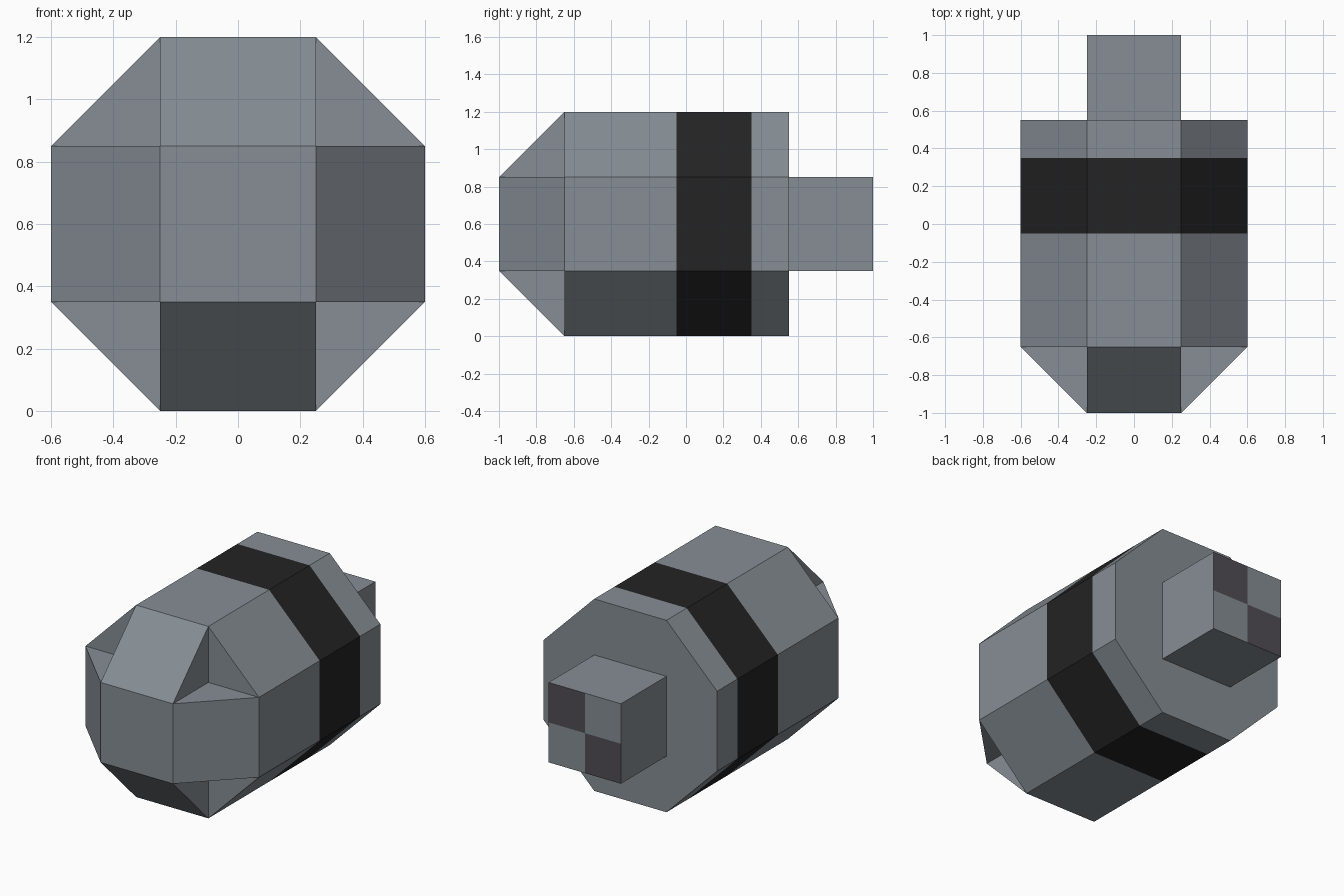
import bpy
import bmesh

cube = bpy.data.objects.get("Cube")
if cube:
    bpy.data.objects.remove(cube)

R, S = 0.6, 0.25            # outer radius, half width of a flat side
CENTRE = 0.6                # height of the long axis
NOSE, FRONT, BACK, TAIL = -1.0, -0.65, 0.55, 1.0
BAND = (-0.05, 0.35)


def material(name, colour):
    m = bpy.data.materials.new(name)
    m.use_nodes = True
    m.diffuse_color = (*colour, 1)
    m.node_tree.nodes["Principled BSDF"].inputs["Base Color"].default_value = (*colour, 1)
    return m


grey = material("steel grey", (0.238, 0.27, 0.296))
black = material("band black", (0.017, 0.017, 0.017))
dark = material("dark patch", (0.082, 0.073, 0.091))


def face(bm, points, mat=0):
    f = bm.faces.new([bm.verts.new((x, y, z + CENTRE)) for x, y, z in points])
    f.material_index = mat


def finish(bm, name, mats):
    bmesh.ops.remove_doubles(bm, verts=bm.verts, dist=0.0001)
    bmesh.ops.recalc_face_normals(bm, faces=bm.faces)
    mesh = bpy.data.meshes.new(name)
    bm.to_mesh(mesh)
    bm.free()
    for m in mats:
        mesh.materials.append(m)
    obj = bpy.data.objects.new(name, mesh)
    bpy.context.collection.objects.link(obj)
    return obj


def quarter_turn(points, times):
    for _ in range(times):
        points = [(-z, y, x) for x, y, z in points]
    return points


# Body: octagonal barrel with a painted band
bm = bmesh.new()
octagon = [(S, R), (R, S), (R, -S), (S, -R), (-S, -R), (-R, -S), (-R, S), (-S, R)]
stops = [FRONT, *BAND, BACK]
for i, (y0, y1) in enumerate(zip(stops, stops[1:])):
    for (ax, az), (bx, bz) in zip(octagon, octagon[1:] + octagon[:1]):
        face(bm, [(ax, y0, az), (bx, y0, bz), (bx, y1, bz), (ax, y1, az)], 1 if i == 1 else 0)
face(bm, [(x, BACK, z) for x, z in octagon])

# Nose: square front, four sloped sides, notched corners
face(bm, [(-S, NOSE, -S), (S, NOSE, -S), (S, NOSE, S), (-S, NOSE, S)])
inner, tip = (S, FRONT, S), (S, NOSE, S)
upper, outer = (S, FRONT, R), (R, FRONT, S)
slope = [(-S, NOSE, S), tip, upper, (-S, FRONT, R)]
for turn in range(4):
    for part in (slope, [inner, tip, upper], [inner, tip, outer], [inner, upper, outer]):
        face(bm, quarter_turn(part, turn))
finish(bm, "body", [grey, black])

# Tail block: the rear face has two dark quarters on one diagonal
bm = bmesh.new()
for turn in range(4):
    face(bm, quarter_turn([(-S, BACK, S), (0, BACK, S), (S, BACK, S),
                           (S, TAIL, S), (0, TAIL, S), (-S, TAIL, S)], turn))
for sx in (-S, S):
    for sz in (-S, S):
        face(bm, [(0, TAIL, 0), (sx, TAIL, 0), (sx, TAIL, sz), (0, TAIL, sz)],
             1 if sx == sz else 0)
face(bm, [(-S, BACK, -S), (S, BACK, -S), (S, BACK, S), (-S, BACK, S)])
finish(bm, "tail_block", [grey, dark])
